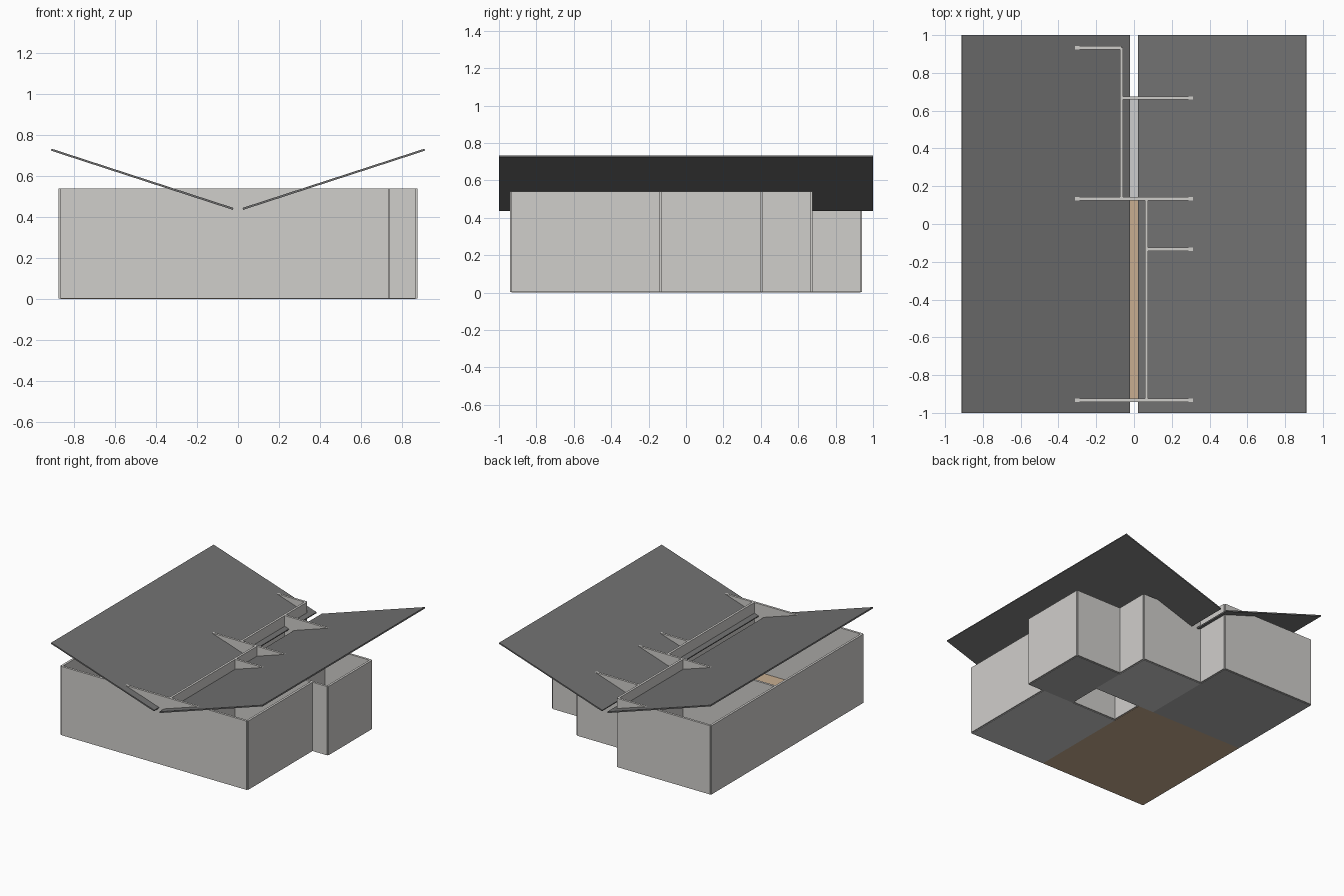
import bpy

if "Cube" in bpy.data.objects:
    bpy.data.objects.remove(bpy.data.objects["Cube"])

U = 2 / 30          # planning module
T = 0.0175          # wall thickness
H = 0.54            # wall height
SLAB = 0.008        # floor thickness


def material(name, rgb):
    m = bpy.data.materials.new(name)
    m.diffuse_color = (*rgb, 1)
    m.use_nodes = True
    m.node_tree.nodes["Principled BSDF"].inputs["Base Color"].default_value = m.diffuse_color
    return m


wall_mat = material("pale_plaster", (0.63, 0.62, 0.60))
roof_mat = material("dark_grey_roof", (0.165, 0.165, 0.165))
wood_mat = material("wood_floor", (0.58, 0.42, 0.28))
light_mat = material("light_grey_floor", (0.61, 0.61, 0.61))
dark_mat = material("mid_grey_floor", (0.42, 0.42, 0.42))


def mesh_object(name, verts, faces, mat):
    me = bpy.data.meshes.new(name)
    me.from_pydata(verts, [], faces)
    me.materials.append(mat)
    ob = bpy.data.objects.new(name, me)
    bpy.context.collection.objects.link(ob)
    return ob


def prism(name, profile, axis_point, lo, hi, mat):
    """Extrude a four-point profile between lo and hi."""
    verts = [axis_point(a, b, t) for t in (lo, hi) for a, b in profile]
    faces = [(3, 2, 1, 0), (4, 5, 6, 7)]
    faces += [(i, (i + 1) % 4, (i + 1) % 4 + 4, i + 4) for i in range(4)]
    ob = mesh_object(name, verts, faces, mat)
    import bmesh
    bm = bmesh.new()
    bm.from_mesh(ob.data)
    bmesh.ops.recalc_face_normals(bm, faces=bm.faces)
    bm.to_mesh(ob.data)
    bm.free()
    return ob


def box(name, x0, x1, y0, y1, z0, z1, mat):
    return prism(name, [(x0, y0), (x1, y0), (x1, y1), (x0, y1)],
                 lambda a, b, t: (a, b, t), z0, z1, mat)


# Floor slabs, one per room, in module units: x0, x1, y0, y1
rooms = {
    "hall_floor": (-13, 1, -14, 2, wood_mat),
    "front_room_floor": (1, 11, -14, -2, light_mat),
    "side_room_floor": (7, 13, -2, 6, dark_mat),
    "middle_room_floor": (-1, 7, 2, 10, light_mat),
    "back_room_floor": (-13, -1, 2, 14, dark_mat),
}
for name, (x0, x1, y0, y1, mat) in rooms.items():
    box(name, x0 * U, x1 * U, y0 * U, y1 * U, 0, SLAB, mat)

# Walls running across (y, x0, x1); they stop at the centre lines
for i, (y, x0, x1) in enumerate([(-14, -13, 11), (-2, 1, 13), (2, -13, 7),
                                 (6, 7, 13), (10, -1, 7), (14, -13, -1)]):
    box(f"cross_wall_{i + 1}", x0 * U, x1 * U, y * U - T / 2, y * U + T / 2,
        0.004, H, wall_mat)

# Walls running front to back (x, y0, y1)
for i, (x, y0, y1) in enumerate([(-13, -14, 14), (-1, 2, 14), (1, -14, 2),
                                 (7, -2, 10), (11, -14, -2), (13, -2, 6)]):
    box(f"long_wall_{i + 1}", x * U - T / 2, x * U + T / 2, y0 * U, y1 * U,
        0.004, H, wall_mat)

# Butterfly roof: two thin panels sloping down to an open valley
for side, s in (("left", -1), ("right", 1)):
    profile = [(s * 0.025, 0.436), (s * 0.913, 0.725),
               (s * 0.910, 0.7345), (s * 0.022, 0.4455)]
    prism(f"{side}_roof_panel", profile, lambda a, b, t: (a, t, b),
          -1, 1, roof_mat)
